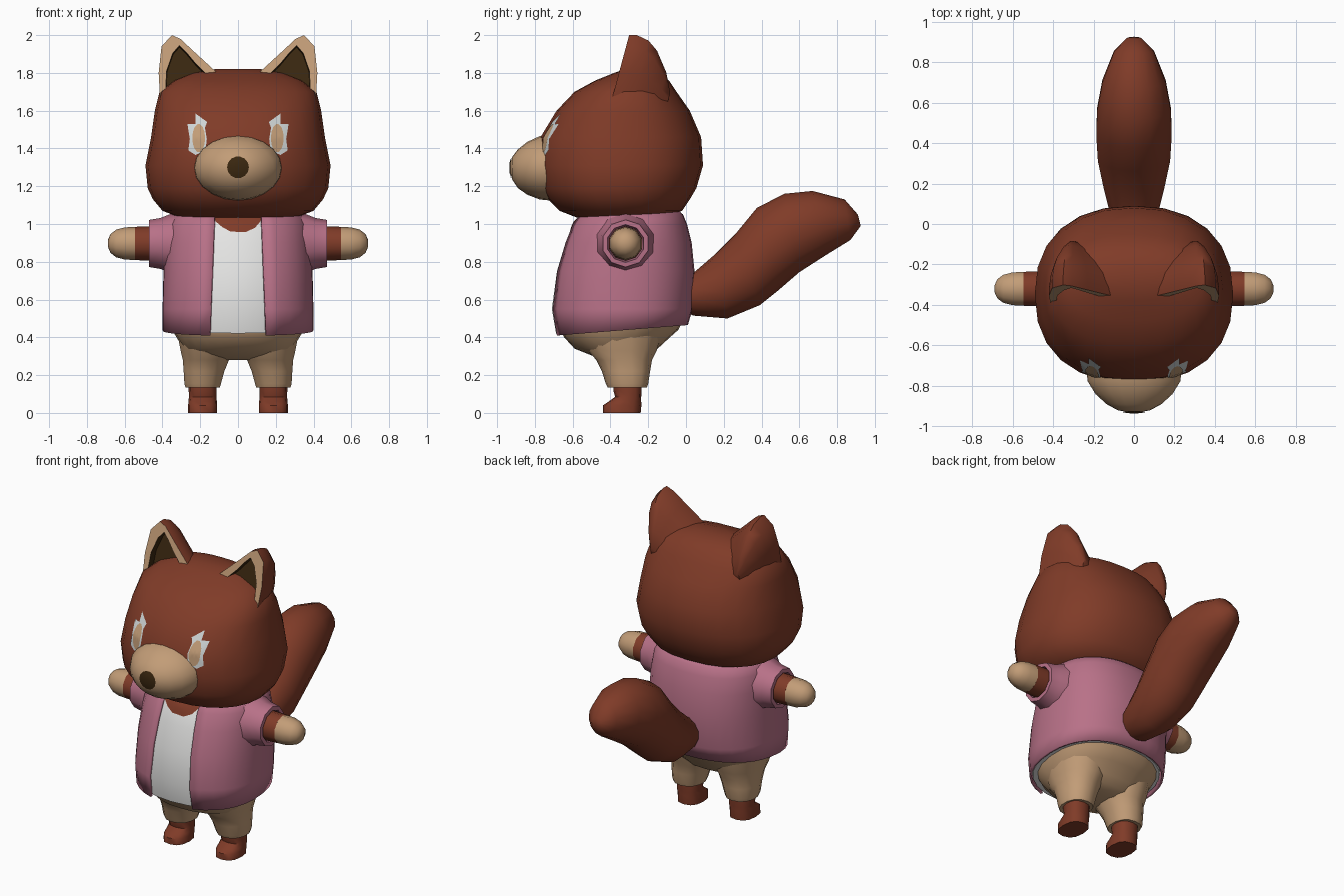
import bpy, bmesh, math
from mathutils import Vector
from mathutils.bvhtree import BVHTree

if "Cube" in bpy.data.objects:
    bpy.data.objects.remove(bpy.data.objects["Cube"])


def material(name, r, g, b):
    m = bpy.data.materials.new(name)
    m.diffuse_color = (r, g, b, 1)
    m.use_nodes = True
    m.node_tree.nodes["Principled BSDF"].inputs["Base Color"].default_value = m.diffuse_color
    return m


BROWN = material("red_brown_fur", 0.215, 0.044, 0.021)
TAN = material("tan", 0.54, 0.335, 0.185)
PINK = material("pink_cloth", 0.48, 0.165, 0.245)
WHITE = material("white_cloth", 0.78, 0.78, 0.77)
MARK = material("pale_marking", 0.62, 0.66, 0.66)
DARK = material("dark_brown", 0.042, 0.02, 0.005)


def finish(name, bm, mats, recalc=True, angle=45):
    if recalc:
        bmesh.ops.recalc_face_normals(bm, faces=bm.faces)
    me = bpy.data.meshes.new(name)
    bm.to_mesh(me)
    bm.free()
    for m in mats:
        me.materials.append(m)
    for p in me.polygons:
        p.use_smooth = True
    me.set_sharp_from_angle(angle=math.radians(angle))
    ob = bpy.data.objects.new(name, me)
    bpy.context.collection.objects.link(ob)
    return ob


def loft(name, rings, mats, closed=True, caps=True, paint=None, angle=45):
    """Skin a list of equal-length point rings; paint gives a slot per band."""
    bm = bmesh.new()
    vs = [[bm.verts.new(p) for p in r] for r in rings]
    n = len(rings[0])
    for k in range(len(vs) - 1):
        a, b = vs[k], vs[k + 1]
        for i in range(n if closed else n - 1):
            j = (i + 1) % n
            f = bm.faces.new((a[i], a[j], b[j], b[i]))
            f.material_index = paint[k] if paint else 0
    if caps:
        bm.faces.new(vs[0]).material_index = paint[0] if paint else 0
        bm.faces.new(vs[-1]).material_index = paint[-1] if paint else 0
    return finish(name, bm, mats, angle=angle)


def spow(v, e):
    return math.copysign(abs(v) ** e, v)


def flat_ring(z, hw, yf, yb, n=24, e=2.3, cx=0, gap=0):
    """Horizontal rounded ring; gap leaves an opening of that half width in front."""
    cy, ry = (yf + yb) / 2, (yb - yf) / 2
    a0 = math.asin((gap / hw) ** (e / 2)) if gap else 0
    pts = []
    for i in range(n + 1 if gap else n):
        a = a0 + (2 * math.pi - 2 * a0) * i / n
        pts.append((cx + hw * spow(math.sin(a), 2 / e),
                    cy - ry * spow(math.cos(a), 2 / e), z))
    return pts


def side_ring(x, r, n=10, cy=-0.32, cz=0.897):
    return [(x, cy + r * math.cos(2 * math.pi * (i + .5) / n),
             cz + r * math.sin(2 * math.pi * (i + .5) / n)) for i in range(n)]


def decal(name, target, outline, centre, mat, lift):
    """Thin plate laid on the front of a target surface."""
    bm = bmesh.new()
    bm.from_mesh(target.data)
    tree = BVHTree.FromBMesh(bm)
    bm.free()

    def drop(x, z):
        hit = tree.ray_cast(Vector((x, -3, z)), Vector((0, 1, 0)))
        y = hit[0].y if hit[0] else -0.6
        return (x, y - lift, z)

    bm = bmesh.new()
    cx, cz = centre
    rings = [[bm.verts.new(drop(cx + (x - cx) * s, cz + (z - cz) * s)) for x, z in outline]
             for s in (1, .7, .35)]
    mid = bm.verts.new(drop(cx, cz))
    n = len(outline)
    for i in range(n):
        j = (i + 1) % n
        for a, b in zip(rings, rings[1:]):
            bm.faces.new((a[i], a[j], b[j], b[i]))
        bm.faces.new((rings[-1][i], rings[-1][j], mid))
    bm.normal_update()
    flip = [f for f in bm.faces if f.normal.y > 0]
    bmesh.ops.reverse_faces(bm, faces=flip)
    return finish(name, bm, [mat], recalc=False)


def oval(cx, cz, rx, rz, n=14):
    return [(cx + rx * math.cos(2 * math.pi * i / n), cz + rz * math.sin(2 * math.pi * i / n))
            for i in range(n)]


# Head: z, half width, front y, back y
head = loft("head", [flat_ring(*r) for r in (
    (1.02, .20, -.52, -.20), (1.035, .31, -.58, -.11), (1.07, .40, -.67, -.02),
    (1.13, .45, -.73, .02), (1.19, .478, -.765, .055), (1.31, .49, -.785, .09),
    (1.46, .46, -.77, .08), (1.60, .44, -.685, .02), (1.70, .415, -.59, -.05),
    (1.76, .34, -.48, -.09), (1.80, .24, -.38, -.15), (1.82, .12, -.32, -.22))], [BROWN])

# Muzzle: y, half width, bottom z, top z
muzzle = loft("muzzle", [
    [(x, y, z) for x, z in oval(0, (b + t) / 2, w, (t - b) / 2, 20)]
    for y, w, b, t in ((-.68, .235, 1.12, 1.475), (-.775, .23, 1.13, 1.465),
                       (-.84, .19, 1.155, 1.435), (-.89, .135, 1.19, 1.395),
                       (-.92, .08, 1.235, 1.355), (-.93, .03, 1.27, 1.325))], [TAN])
decal("nose", muzzle, oval(0, 1.30, .058, .058), (0, 1.30), DARK, .005)

EYE = ((.225, 1.585), (.163, 1.54), (.175, 1.51), (.165, 1.45), (.172, 1.39), (.225, 1.365),
       (.263, 1.39), (.255, 1.45), (.268, 1.53), (.224, 1.53))
EAR_RIM = ((.41, 1.62), (.42, 1.80), (.405, 1.94), (.35, 2.0), (.305, 1.98), (.23, 1.91),
           (.11, 1.80), (.20, 1.62))
EAR_HOLE = ((.385, 1.66), (.378, 1.81), (.345, 1.905), (.31, 1.945), (.275, 1.91), (.225, 1.85),
            (.165, 1.79), (.23, 1.66))


def ear_ring(outline, side, shift, s=1.0):
    pts = []
    for x, z in outline:
        x, z = .30 + (x - .30) * s, 1.64 + (z - 1.64) * s
        pts.append((side * x, -.39 + (z - 1.67) * .27 + shift, z))
    return pts


for side, tag in ((1, "left"), (-1, "right")):
    # Eye marking and its tan centre
    decal(f"eye_marking_{tag}", head, [(side * x, z) for x, z in EYE],
          (side * .215, 1.46), MARK, .005)
    decal(f"eye_patch_{tag}", head, oval(side * .208, 1.455, .034, .075),
          (side * .208, 1.455), TAN, .009)

    # Ear: dark hollow, tan rim, furry rounded back
    loft(f"ear_{tag}", [
        ear_ring(EAR_HOLE, side, .05, .97), ear_ring(EAR_HOLE, side, 0),
        ear_ring(EAR_RIM, side, 0), ear_ring(EAR_RIM, side, .04),
        ear_ring(EAR_RIM, side, .11, .92), ear_ring(EAR_RIM, side, .17, .77),
        ear_ring(EAR_RIM, side, .25, .45), ear_ring(EAR_RIM, side, .30, .15)],
        [BROWN, TAN, DARK], paint=[2, 1, 0, 0, 0, 0, 0], angle=50)

    # Sleeve with a turned-in cuff, arm and hand
    loft(f"sleeve_{tag}", [side_ring(side * x, r) for x, r in (
        (.28, .17), (.36, .155), (.41, .135), (.47, .125), (.472, .10), (.42, .092))], [PINK])
    loft(f"arm_{tag}", [side_ring(side * x, r) for x, r in (
        (.32, .09), (.47, .091), (.545, .088))], [BROWN])
    loft(f"hand_{tag}", [side_ring(side * x, r) for x, r in (
        (.54, .088), (.60, .085), (.645, .073), (.675, .05), (.688, .02))], [TAN], angle=60)

    # Trouser leg
    loft(f"trouser_leg_{tag}", [flat_ring(z, w, f, b, 14, 2.2, side * cx) for z, w, f, b, cx in (
        (.42, .16, -.55, -.13, .165), (.33, .142, -.52, -.155, .165),
        (.28, .125, -.475, -.18, .17), (.22, .11, -.445, -.19, .18),
        (.155, .099, -.425, -.20, .187), (.135, .093, -.415, -.207, .187),
        (.14, .075, -.39, -.23, .187))], [TAN])

    # Shin and foot in one piece
    loft(f"foot_{tag}", [flat_ring(z, w, f, b, 12, 2.5, side * .187) for z, w, f, b in (
        (.20, .074, -.385, -.235), (.12, .074, -.385, -.235), (.085, .073, -.375, -.237),
        (.06, .075, -.41, -.237), (.04, .077, -.44, -.236), (0, .077, -.44, -.24))], [BROWN])

# Hips
loft("trouser_hips", [flat_ring(*r) for r in (
    (.52, .375, -.67, .0), (.44, .35, -.665, -.04), (.40, .325, -.645, -.085),
    (.34, .29, -.59, -.15), (.30, .24, -.49, -.19), (.28, .12, -.40, -.25))], [TAN])

# Jacket and shirt share a torso: z, half width, front y, back y
TORSO = ((.43, .40, -.70, .01), (.55, .40, -.722, .035), (.75, .395, -.695, .045),
         (.90, .385, -.65, .03), (1.0, .37, -.61, .005), (1.05, .34, -.575, -.015),
         (1.08, .27, -.53, -.05))


def hem(ring):
    return [(x, y, .41 + .055 * (y + .68) / .69) for x, y, z in ring]


coat = [flat_ring(*r, n=30, gap=.15 - .025 * (r[0] - .43) / .6) for r in TORSO]
coat[0] = hem(coat[0])
jacket = loft("jacket", coat, [PINK], closed=False, caps=False)
solid = jacket.modifiers.new("thickness", 'SOLIDIFY')
solid.thickness = .014
solid.offset = -1

under = [flat_ring(z, w - .022, f + .012, b - .022) for z, w, f, b in TORSO]
under[0] = [(x, y, z + .012) for x, y, z in hem(under[0])]
shirt = loft("shirt", under, [WHITE])

# Bare chest showing above the neckline
decal("neckline", shirt, ((-.125, 1.05), (-.12, 1.015), (-.085, .985), (-.04, .96), (.04, .957),
                          (.09, .98), (.12, 1.015), (.125, 1.05)), (0, 1.015), BROWN, .005)

# Tail: upper y z, lower y z, half width
tail = []
for uy, uz, ly, lz, w in (
        (-.04, .70, -.04, .55, .08), (.05, .75, .04, .515, .12), (.16, .845, .22, .50, .155),
        (.26, .945, .39, .57, .183), (.375, 1.085, .49, .65, .19), (.52, 1.16, .60, .745, .188),
        (.67, 1.175, .74, .835, .16), (.84, 1.13, .87, .915, .10), (.91, 1.05, .925, .99, .035)):
    c = Vector((0, (uy + ly) / 2, (uz + lz) / 2))
    up = Vector((0, uy, uz)) - c
    tail.append([c + up * math.cos(a) + Vector((w * math.sin(a), 0, 0))
                 for a in (2 * math.pi * i / 14 for i in range(14))])
loft("tail", tail, [BROWN], angle=60)
